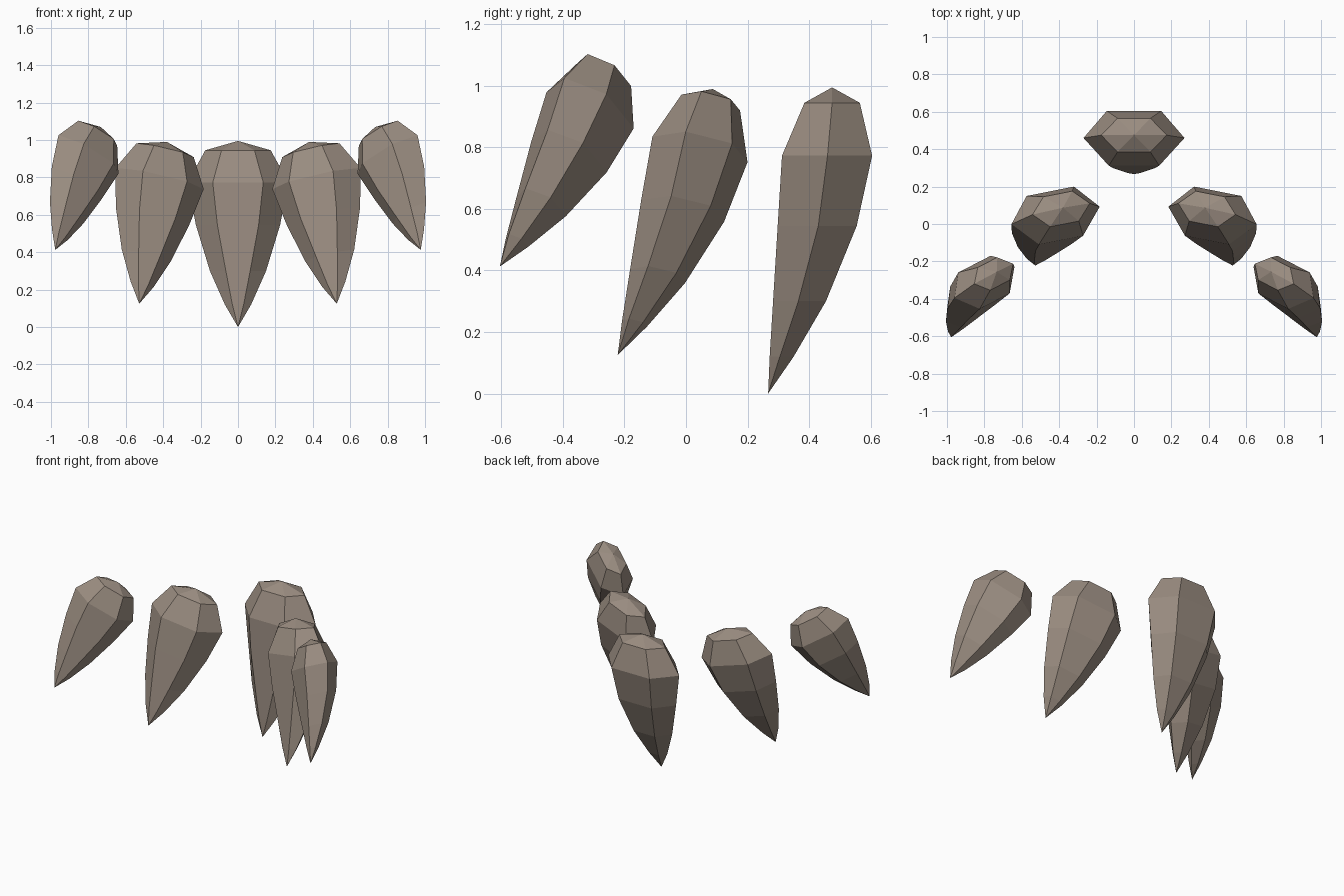
import bpy
import bmesh
from mathutils import Matrix, Vector

cube = bpy.data.objects.get("Cube")
if cube:
    bpy.data.objects.remove(cube, do_unlink=True)

# Horn material
horn = bpy.data.materials.new("horn brown")
horn.use_nodes = True
colour = (0.32, 0.262, 0.216, 1)
horn.diffuse_color = colour
bsdf = horn.node_tree.nodes["Principled BSDF"]
bsdf.inputs["Base Color"].default_value = colour
bsdf.inputs["Roughness"].default_value = 0.9

# Middle claw: tip, crown and six-sided rings given as
# (height, side x, side y, front x, front y, back x, back y)
TIP = Vector((0, 0.267, 0))
CROWN = Vector((0, 0.475, 0.995))
RINGS = [
    (0.12, 0.07, 0.305, 0.03, 0.272, 0.035, 0.35),
    (0.30, 0.15, 0.365, 0.065, 0.283, 0.08, 0.455),
    (0.545, 0.225, 0.43, 0.11, 0.298, 0.125, 0.555),
    (0.773, 0.27, 0.46, 0.135, 0.312, 0.145, 0.605),
    (0.945, 0.175, 0.475, 0.088, 0.385, 0.088, 0.565),
]


def frame(tip, up, side, scale):
    """Frame at a claw tip with columns side, back and up."""
    side = Vector(side).normalized()
    up = Vector(up)
    up = (up - side * up.dot(side)).normalized()
    axes = Matrix((side, up.cross(side), up)).transposed().to_4x4()
    return Matrix.Translation(tip) @ axes @ Matrix.Scale(scale, 4)


REST = frame(TIP, CROWN - TIP, (1, 0, 0), 1).inverted()


def make_claw(name, placement, mirror=False):
    bm = bmesh.new()
    tip, crown = bm.verts.new(TIP), bm.verts.new(CROWN)
    loops = []
    for z, sx, sy, fx, fy, bx, by in RINGS:
        outline = [(sx, sy), (bx, by), (-bx, by), (-sx, sy), (-fx, fy), (fx, fy)]
        loops.append([bm.verts.new((x, y, z)) for x, y in outline])
    for i in range(6):
        j = (i + 1) % 6
        bm.faces.new((tip, loops[0][j], loops[0][i]))
        bm.faces.new((crown, loops[-1][i], loops[-1][j]))
        for low, high in zip(loops, loops[1:]):
            bm.faces.new((low[i], low[j], high[j], high[i]))
    bm.transform(placement @ REST)
    if mirror:
        bm.transform(Matrix.Scale(-1, 4, (1, 0, 0)))
    bmesh.ops.recalc_face_normals(bm, faces=bm.faces)
    mesh = bpy.data.meshes.new(name)
    bm.to_mesh(mesh)
    bm.free()
    mesh.materials.append(horn)
    bpy.context.collection.objects.link(bpy.data.objects.new(name, mesh))


# Middle claw and the two mirrored pairs
make_claw("middle_claw", REST.inverted())
inner = frame((0.528, -0.222, 0.125), (-0.159, 0.332, 0.93), (0.956, -0.189, 0.231), 0.915)
outer = frame((0.977, -0.605, 0.413), (-0.31, 0.446, 0.84), (0.77, -0.398, 0.497), 0.77)
for label, placement in (("inner", inner), ("outer", outer)):
    make_claw("left_" + label + "_claw", placement)
    make_claw("right_" + label + "_claw", placement, mirror=True)
